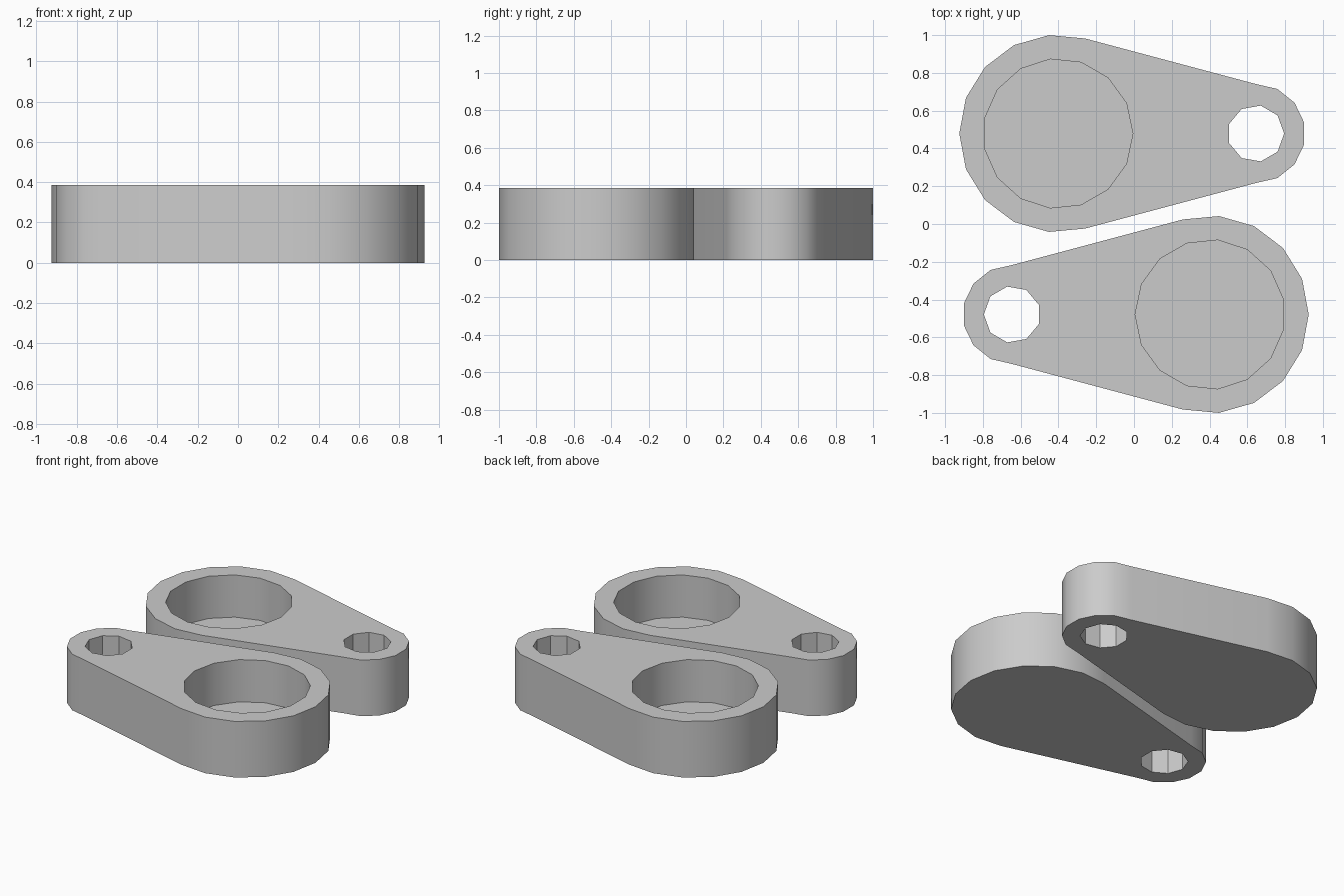
import bpy
import bmesh
from math import cos, sin, pi, radians

if "Cube" in bpy.data.objects:
    bpy.data.objects.remove(bpy.data.objects["Cube"])

HEIGHT, FLOOR = 0.385, 0.095
ROW_Y = 0.479              # distance of each link from the centre line
BIG_X, SMALL_X = -0.402, 0.645

grey = bpy.data.materials.new("light grey")
grey.use_nodes = True
grey.diffuse_color = (0.6, 0.6, 0.6, 1)
grey.node_tree.nodes["Principled BSDF"].inputs["Base Color"].default_value = (0.6, 0.6, 0.6, 1)


def arc(cx, radius, start, step, count):
    """Points along an arc centred on the link's long axis."""
    return [(cx + radius * cos(start + i * step), radius * sin(start + i * step))
            for i in range(count)]


def prism(name, points, z0, z1):
    """Extrude a counter-clockwise outline from z0 to z1."""
    bm = bmesh.new()
    base = bm.faces.new([bm.verts.new((x, y, z0)) for x, y in points])
    top = bmesh.ops.extrude_face_region(bm, geom=[base], use_keep_orig=True)["geom"]
    bmesh.ops.translate(bm, vec=(0, 0, z1 - z0),
                        verts=[v for v in top if isinstance(v, bmesh.types.BMVert)])
    bmesh.ops.recalc_face_normals(bm, faces=bm.faces)
    mesh = bpy.data.meshes.new(name)
    bm.to_mesh(mesh)
    bm.free()
    mesh.materials.append(grey)
    obj = bpy.data.objects.new(name, mesh)
    bpy.context.collection.objects.link(obj)
    return obj


def cut(body, cutter):
    """Subtract the cutter and discard it."""
    mod = body.modifiers.new("cut", "BOOLEAN")
    mod.operation, mod.solver, mod.object = "DIFFERENCE", "EXACT", cutter
    bpy.context.view_layer.objects.active = body
    bpy.ops.object.modifier_apply(modifier=mod.name)
    bpy.data.objects.remove(cutter)


# Tapered link body: large end, straight flanks, small end
big_step, small_step = 2 * pi / 17, pi / 7
outline = (arc(BIG_X, 0.523, pi - 5 * big_step, big_step, 11)
           + arc(SMALL_X, 0.262, -pi / 2, small_step, 8))
back_link = prism("back_link", outline, 0, HEIGHT)

# Blind round pocket in the large end, through hole in the small end
cut(back_link, prism("pocket_cutter", arc(BIG_X, 0.396, 0, 2 * pi / 15, 15), FLOOR, HEIGHT + 0.1))
cut(back_link, prism("hole_cutter", arc(SMALL_X, 0.15, 0, 2 * pi / 9, 9), -0.1, HEIGHT + 0.1))

# Second link, turned half round
front_link = back_link.copy()
front_link.data = back_link.data.copy()
front_link.name = "front_link"
bpy.context.collection.objects.link(front_link)
back_link.location.y = ROW_Y
front_link.location.y = -ROW_Y
front_link.rotation_euler.z = pi

bpy.ops.object.select_all(action="DESELECT")
for link in (back_link, front_link):
    link.select_set(True)
bpy.context.view_layer.objects.active = back_link
bpy.ops.object.shade_smooth_by_angle(angle=radians(30))
